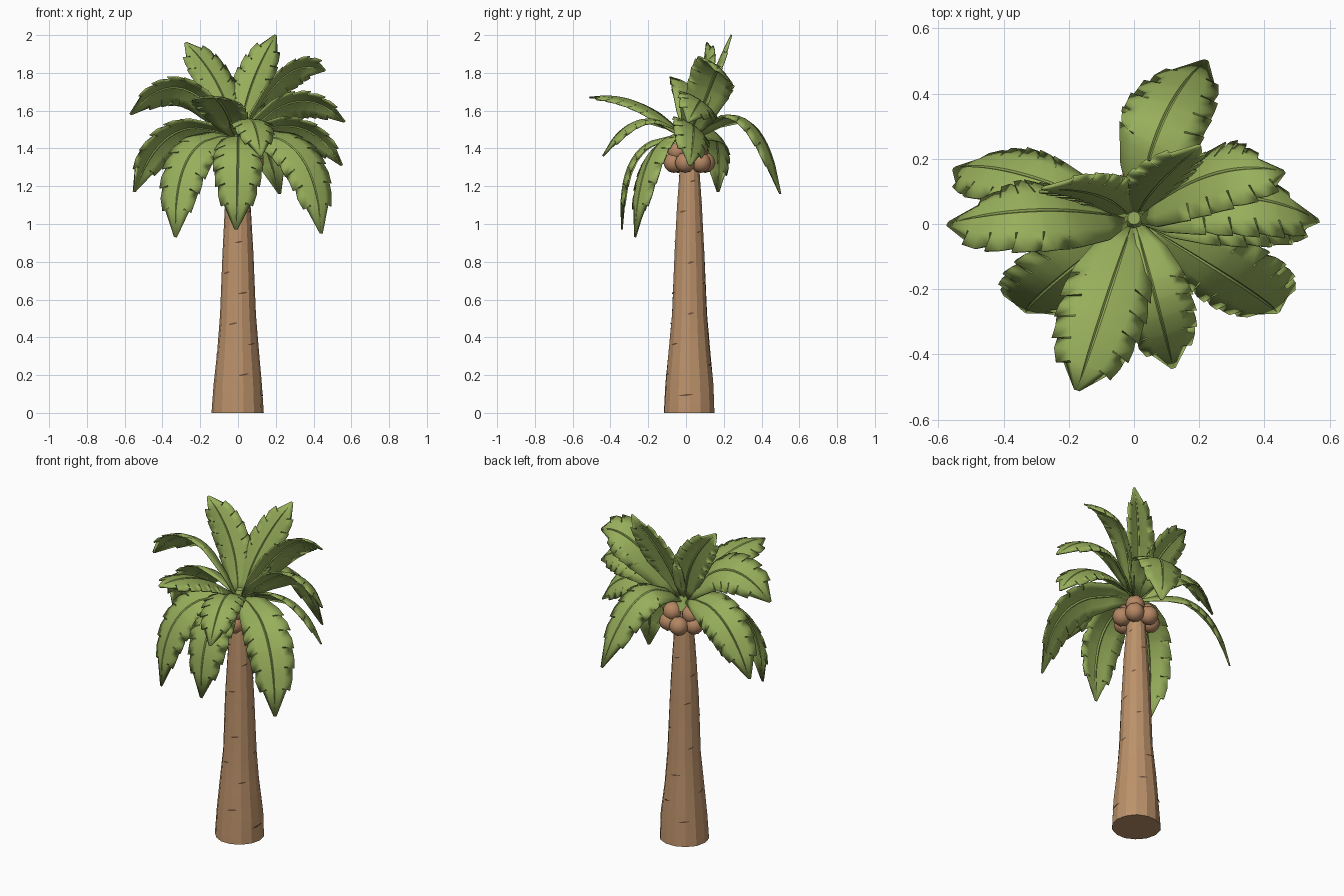
import bpy, bmesh, math, random
from mathutils import Vector, Matrix

random.seed(4)
cube = bpy.data.objects.get("Cube")
if cube:
    bpy.data.objects.remove(cube)


def material(name, color):
    m = bpy.data.materials.new(name)
    m.use_nodes = True
    m.diffuse_color = (*color, 1)
    bsdf = m.node_tree.nodes["Principled BSDF"]
    bsdf.inputs["Base Color"].default_value = (*color, 1)
    bsdf.inputs["Roughness"].default_value = 0.9
    return m


LEAF = material("leaf_green", (0.31, 0.43, 0.105))
BARK = material("bark_brown", (0.50, 0.285, 0.145))
SCAR = material("bark_scar", (0.16, 0.085, 0.045))
NUT = material("coconut_brown", (0.46, 0.24, 0.125))


def finish(bm, name, mat, angle=30):
    mesh = bpy.data.meshes.new(name)
    bm.to_mesh(mesh)
    bm.free()
    ob = bpy.data.objects.new(name, mesh)
    bpy.context.collection.objects.link(ob)
    mesh.materials.append(mat)
    bpy.ops.object.select_all(action='DESELECT')
    ob.select_set(True)
    bpy.context.view_layer.objects.active = ob
    bpy.ops.object.shade_smooth_by_angle(angle=math.radians(angle))
    return ob


# Trunk: stacked rings, slightly irregular
TRUNK = [(0, .139), (.15, .129), (.32, .112), (.52, .095), (.85, .082),
         (1.1, .068), (1.3, .053), (1.43, .038)]
SIDES = 14
CY = 0.018


def trunk_radius(z):
    for (z0, r0), (z1, r1) in zip(TRUNK, TRUNK[1:]):
        if z <= z1:
            return r0 + (r1 - r0) * (z - z0) / (z1 - z0)
    return TRUNK[-1][1]


bm = bmesh.new()
rings = []
for z, r in TRUNK:
    ring = []
    for i in range(SIDES):
        a = math.tau * i / SIDES
        rr = r * random.uniform(.97, 1.02)
        ring.append(bm.verts.new((rr * math.cos(a), CY + rr * math.sin(a), z)))
    rings.append(ring)
for lo, hi in zip(rings, rings[1:]):
    for i in range(SIDES):
        j = (i + 1) % SIDES
        bm.faces.new((lo[i], lo[j], hi[j], hi[i]))
bm.faces.new(rings[0][::-1])
bm.faces.new(rings[-1])
finish(bm, "trunk", BARK, 20)

# Short slits in the bark: thin tapered slivers
bm = bmesh.new()
for k in range(22):
    z = 0.09 + k * 0.054
    a0 = k * 2.4 + random.uniform(-.3, .3)
    span = random.uniform(.3, .6)
    top, bottom = [], []
    for i in range(5):
        u = i / 4
        a = a0 + span * (u - .5)
        h = .005 * math.sin(math.pi * min(max(u, .1), .9))
        zz = z + .008 * u
        r = trunk_radius(zz) + .001
        for row, s in ((top, h), (bottom, -h)):
            row.append(bm.verts.new((r * math.cos(a), CY + r * math.sin(a), zz + s)))
    for i in range(4):
        bm.faces.new((bottom[i], bottom[i + 1], top[i + 1], top[i]))
finish(bm, "bark_slits", SCAR)

# Coconuts: a low ring of six and three resting above it
for ring_name, count, dist, z in (("low", 6, .086, 1.325), ("high", 3, .065, 1.385)):
    for k in range(count):
        a = math.tau * k / count + math.pi / 4
        bm = bmesh.new()
        bmesh.ops.create_icosphere(bm, subdivisions=2, radius=.055)
        spot = Vector((dist * math.cos(a), CY + dist * math.sin(a), z))
        bmesh.ops.translate(bm, verts=bm.verts, vec=spot)
        finish(bm, "coconut_%s_%d" % (ring_name, k + 1), NUT, 40)

# Green heart joining the fronds
bm = bmesh.new()
bmesh.ops.create_cone(bm, cap_ends=True, segments=10, radius1=.055, radius2=.02, depth=.1)
bmesh.ops.translate(bm, verts=bm.verts, vec=(0, CY, 1.45))
finish(bm, "crown_heart", LEAF)

# Cross-section of a frond: (across, drop); the centre is a grooved midrib
SECTION = [(-1, .2), (-.55, .06), (-.05, 0), (0, .04), (.05, 0), (.55, .06), (1, .2)]
TEETH = 6


def frond(name, base, mid, tip, width, roll):
    base, mid, tip = Vector(base), Vector(mid), Vector(tip)
    ctrl = 2 * mid - (base + tip) / 2
    out = tip - base
    flat_side = Vector((out.y, -out.x, 0)).normalized()
    bm = bmesh.new()
    rows = []
    # Rows at each tooth: half grown, full, then the notch before the next
    steps = [(0, 0), (.12, 1)]
    for k in range(1, TEETH):
        t = .22 + .76 * k / TEETH
        steps += [(t - .06, .6), (t, 1), (t + .01, 0)]
    steps.append((1, 1))
    for t, tooth in steps:
        p = base * (1 - t) ** 2 + ctrl * 2 * t * (1 - t) + tip * t * t
        tangent = ((ctrl - base) * (1 - t) + (tip - ctrl) * t).normalized()
        side = Matrix.Rotation(math.radians(roll), 3, tangent) @ flat_side
        up = side.cross(tangent).normalized()
        w = .5 * width * (.2 + .8 * math.sin(math.pi * min(t, .99)) ** .6)
        w *= max(.03, min(1, (1 - t) * 5.5)) ** .5
        row = []
        for x, drop in SECTION:
            edge = abs(x) == 1
            cut = random.uniform(.02, .15) * (1 - tooth) if edge else 0
            q = p + side * x * w * (1 - cut) - up * drop * w
            if edge and 0 < t < 1:
                q += tangent * .02 * tooth
            row.append(bm.verts.new(q))
        rows.append(row)
    for a, b in zip(rows, rows[1:]):
        for i in range(len(SECTION) - 1):
            bm.faces.new((a[i], a[i + 1], b[i + 1], b[i]))
    bmesh.ops.recalc_face_normals(bm, faces=bm.faces)
    ob = finish(bm, name, LEAF, 25)
    mod = ob.modifiers.new("thickness", 'SOLIDIFY')
    mod.thickness = .008
    mod.offset = 0


# name, middle of the spine, tip, width, roll about the spine in degrees
FRONDS = [
    ("back", (.09, .32, 1.55), (.22, .50, 1.16), .27, -8),
    ("left_upper", (.24, .15, 1.78), (.46, .16, 1.81), .26, -40),
    ("left_middle", (.31, .08, 1.65), (.565, .01, 1.54), .25, -35),
    ("left_lower", (.33, .04, 1.51), (.55, .02, 1.31), .24, -35),
    ("front_left", (.32, -.18, 1.37), (.44, -.27, .95), .27, 28),
    ("front_middle", (0, -.275, 1.36), (-.01, -.34, .97), .27, 0),
    ("front_right", (-.26, -.19, 1.35), (-.33, -.27, .93), .26, -28),
    ("front_short", (.07, -.24, 1.55), (.12, -.44, 1.36), .23, 0),
    ("front_high", (-.09, -.25, 1.64), (-.175, -.51, 1.67), .28, 0),
    ("right_upper", (-.30, .04, 1.72), (-.57, 0, 1.58), .27, 35),
    ("right_lower", (-.34, .15, 1.48), (-.55, .17, 1.17), .25, 35),
    ("top_right", (-.11, .09, 1.74), (-.28, .11, 1.96), .21, -55),
    ("top_left", (.07, .12, 1.73), (.20, .24, 2.0), .21, 45),
]
for name, mid, tip, width, roll in FRONDS:
    base = (tip[0] * .05, CY + tip[1] * .05, 1.46)
    frond("frond_" + name, base, mid, tip, width, roll)
